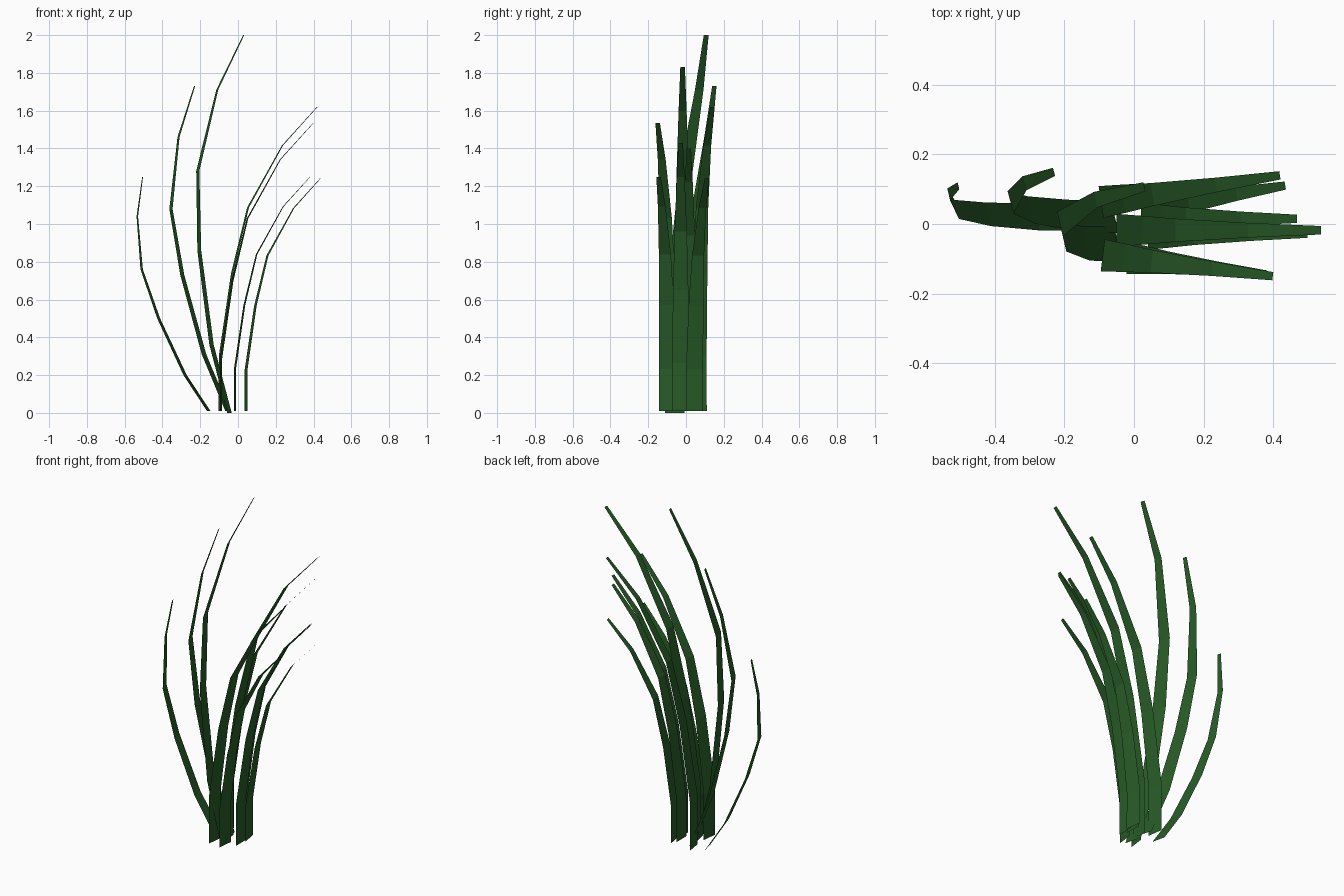
import bpy, bmesh, math

mat = bpy.data.materials.new("leaf_green")
mat.diffuse_color = (0.021, 0.105, 0.021, 1)

# Blade width at each ring, root to tip
WIDTHS = [0.095, 0.093, 0.082, 0.066, 0.042, 0.024]


def blade(name, path, turn, size=1.0):
    """Flat tapering strip along a centre path; turn = yaw of its width direction."""
    bm = bmesh.new()
    dx, dy = -math.sin(math.radians(turn)), math.cos(math.radians(turn))
    prev = None
    for (x, y, z), w in zip(path, WIDTHS):
        h = w * size / 2
        pair = [bm.verts.new((x + s * h * dx, y + s * h * dy, z)) for s in (-1, 1)]
        if prev:
            bm.faces.new((prev[0], prev[1], pair[1], pair[0]))
        prev = pair
    me = bpy.data.meshes.new(name)
    bm.to_mesh(me)
    bm.free()
    me.materials.append(mat)
    bpy.context.collection.objects.link(bpy.data.objects.new(name, me))


# Blades arching to the right share one scaled profile (reach, height)
ARCH = [(0, 0), (0, 0.29), (0.065, 0.73), (0.15, 1.08), (0.335, 1.41), (0.522, 1.615)]
# root x, root y, height, yaw in degrees
RIGHT = [
    (-0.095, 0.063, 1.61, 8.5),
    (-0.09, -0.09, 1.525, -7.0),
    (-0.016, -0.098, 1.24, -6.8),
    (0.043, 0.045, 1.23, 9.5),
    (-0.05, -0.018, 1.82, 0.0),
    (0.02, 0.015, 1.39, 0.0),
    (0.04, -0.028, 1.42, 0.0),
]
for i, (rx, ry, height, yaw) in enumerate(RIGHT):
    k = height / 1.615
    a = math.radians(yaw)
    path = [(rx + k * r * math.cos(a), ry + k * r * math.sin(a), 0.01 + k * z) for r, z in ARCH]
    blade(f"right_blade_{i + 1}", path, yaw, 0.9 + 0.1 * k)

# Blades leaning to the left and curling back at the tip
blade("left_blade_tall", [(-0.045, -0.06, 0.0), (-0.14, -0.055, 0.36), (-0.205, -0.035, 0.86),
                          (-0.213, 0.0, 1.28), (-0.11, 0.07, 1.71), (0.03, 0.107, 2.0)], 13, 1.1)
blade("left_blade_middle", [(-0.055, 0.02, 0.01), (-0.18, 0.025, 0.31), (-0.295, 0.04, 0.73),
                            (-0.355, 0.062, 1.08), (-0.315, 0.117, 1.46), (-0.23, 0.15, 1.73)], 15)
blade("left_blade_short", [(-0.155, 0.02, 0.01), (-0.28, 0.02, 0.2), (-0.42, 0.028, 0.5),
                           (-0.51, 0.042, 0.76), (-0.533, 0.085, 1.04), (-0.505, 0.11, 1.25)], 13, 0.85)
